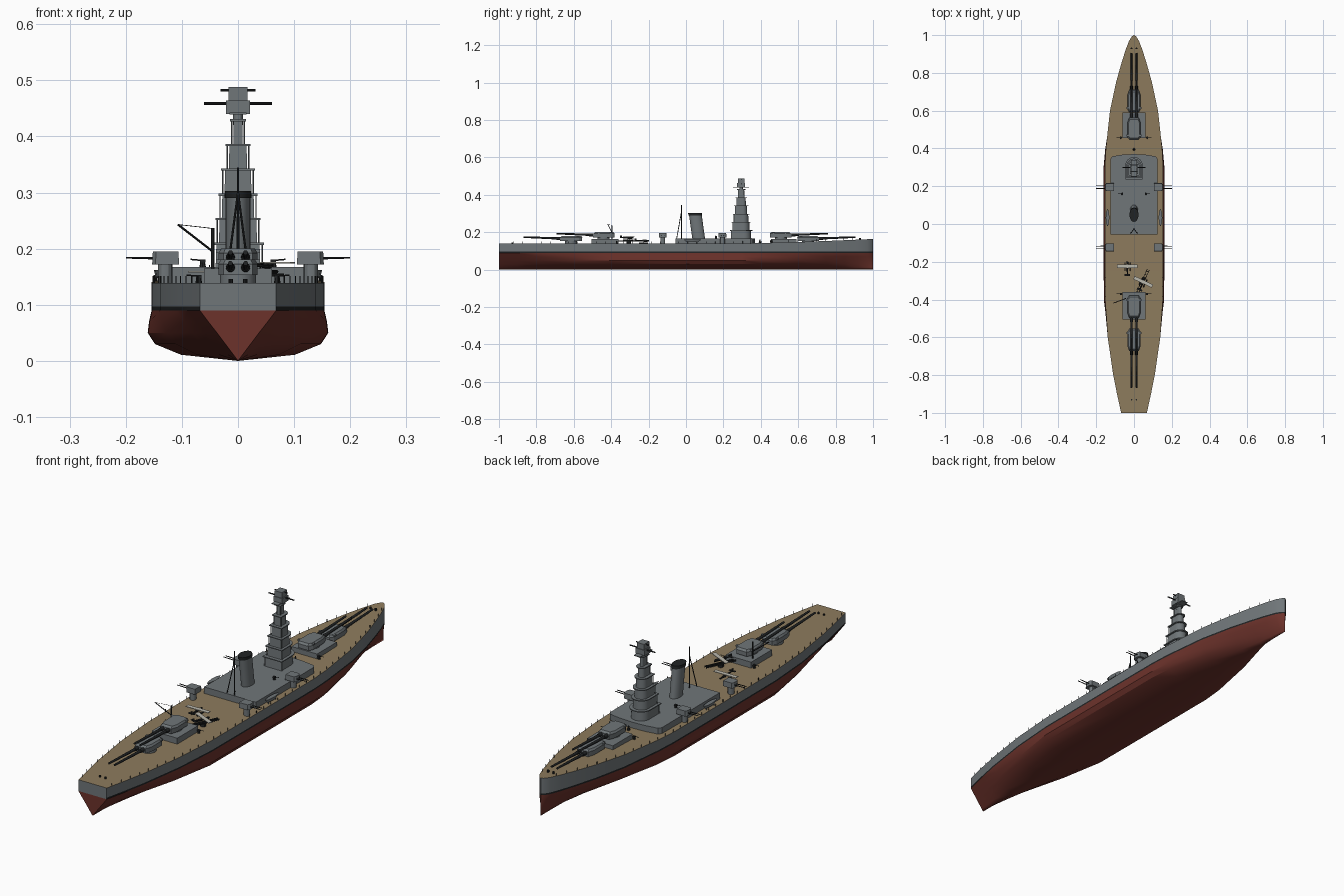
import bpy, bmesh, math
from mathutils import Vector, Matrix

if "Cube" in bpy.data.objects:
    bpy.data.objects.remove(bpy.data.objects["Cube"])


def material(name, rgb):
    m = bpy.data.materials.new(name)
    m.diffuse_color = (*rgb, 1)
    m.use_nodes = True
    m.node_tree.nodes["Principled BSDF"].inputs["Base Color"].default_value = m.diffuse_color
    return m


GREY = material("steel_grey", (.16, .18, .19))
RED = material("hull_red", (.15, .032, .024))
DARK = material("dark_metal", (.015, .017, .018))
WOOD = material("deck_wood", (.27, .20, .11))
PALE = material("pale_wing", (.5, .49, .43))


class Part:
    """Collects primitives into one mesh object."""
    def __init__(self, m=None):
        self.bm, self.m = bmesh.new(), m or Matrix()

    def box(self, c, s):
        mat = self.m @ Matrix.Translation(c) @ Matrix.Diagonal((*s, 1))
        bmesh.ops.create_cube(self.bm, size=1, matrix=mat)

    def tube(self, p, q, r0, r1=None, n=8, sx=1):
        p, q = Vector(p), Vector(q)
        d = q - p
        rot = d.to_track_quat('Z', 'Y').to_matrix().to_4x4()
        mat = self.m @ Matrix.Translation((p + q) / 2) @ rot @ Matrix.Diagonal((sx, 1, 1, 1))
        bmesh.ops.create_cone(self.bm, cap_ends=True, segments=n, radius1=r0,
                              radius2=r0 if r1 is None else r1, depth=d.length, matrix=mat)

    def prism(self, pts, z0, z1, c=(0, 0), top=1, shift=0):
        rows = [[self.bm.verts.new(self.m @ Vector((c[0] + x * k, c[1] + y * k + s, z))) for x, y in pts]
                for z, k, s in ((z0, 1, 0), (z1, top, shift))]
        n = len(pts)
        for i in range(n):
            j = (i + 1) % n
            self.bm.faces.new((rows[0][i], rows[0][j], rows[1][j], rows[1][i]))
        self.bm.faces.new(rows[0])
        self.bm.faces.new(rows[1])

    def done(self, name, *mats, angle=30):
        bmesh.ops.recalc_face_normals(self.bm, faces=self.bm.faces)
        me = bpy.data.meshes.new(name)
        self.bm.to_mesh(me)
        self.bm.free()
        for m in mats or (GREY,):
            me.materials.append(m)
        me.polygons.foreach_set("use_smooth", [True] * len(me.polygons))
        me.set_sharp_from_angle(angle=math.radians(angle))
        ob = bpy.data.objects.new(name, me)
        bpy.context.collection.objects.link(ob)
        return ob


# Hull: y, half width, how V-shaped the section is
STATIONS = [(-1, .068, 1), (-.9, .09, .85), (-.8, .11, .65), (-.6, .139, .25), (-.4, .153, 0),
            (0, .154, 0), (.3, .154, 0), (.4, .149, .05), (.6, .127, .3), (.75, .095, .6),
            (.85, .067, .8), (.92, .045, .9), (.97, .026, 1), (.993, .011, 1), (1, .001, 1)]
ROWS = [(.097, 1, 1), (.09, 1, 1), (.07, 1.03, .78), (.05, 1.045, .55), (.03, .96, .33), (.011, .66, .12), (0, 0, 0)]


def deck_z(y):
    return .139 + .025 * max(0, (y - .2) / .8) ** 1.5


def deck_w(y):
    for (a, wa, _), (b, wb, _) in zip(STATIONS, STATIONS[1:]):
        if a <= y <= b:
            return wa + (wb - wa) * (y - a) / (b - a)


hull = Part()
bm = hull.bm
rings = []
for y, w, s in STATIONS:
    zd = deck_z(y)
    pts = [(0, zd), (w, zd)] + [(w * (a + (v - a) * s), z) for z, a, v in ROWS]
    rings.append([bm.verts.new((x, y, z)) for x, z in pts])
SLOT = [1, 0, 3, 2, 2, 2, 2, 2]
for a, b in zip(rings, rings[1:]):
    for k, slot in enumerate(SLOT):
        bm.faces.new((a[k], a[k + 1], b[k + 1], b[k])).material_index = slot
for ring in (rings[0], rings[-1]):          # transom and stem caps
    mid = [ring[0]] + [bm.verts.new((0, v.co.y, v.co.z)) for v in ring[2:-1]] + [ring[-1]]
    for k in range(1, 8):
        quad = [ring[k], ring[k + 1], mid[k], mid[k - 1]]
        f = bm.faces.new(list(dict.fromkeys(quad)))
        f.material_index = 0 if k < 3 else 2
ob = hull.done("hull", GREY, WOOD, RED, DARK)
mir = ob.modifiers.new("mirror", 'MIRROR')
mir.merge_threshold = .0001

# Railing posts along the deck edge
p = Part()
for i in range(40):
    y = -.97 + i * .049
    for s in (-1, 1):
        x = s * (deck_w(y) - .003)
        p.tube((x, y, deck_z(y)), (x, y, deck_z(y) + .012), .0011, n=5)
p.done("railing_posts", DARK)

# Superstructure deck house with a curved front
p = Part()
p.prism([(-.125, -.055), (.125, -.055), (.125, .345), (.115, .358), (.06, .367), (0, .37),
         (-.06, .367), (-.115, .358), (-.125, .345)], .13, .167)
p.done("deck_house")


def d_plan(w, l):
    arc = [(w * math.cos(t * math.pi / 12), l - w + w * math.sin(t * math.pi / 12)) for t in range(13)]
    return [(-w, -l), (w, -l)] + arc


# Stepped bridge tower with overhanging platforms
tower, plat = Part(), Part()
z = .165
C = (0, .295)
for w, l, top in [(.04, .054, .21), (.034, .045, .254), (.029, .039, .297), (.024, .032, .342),
                  (.016, .025, .386), (.008, .017, .43)]:
    tower.prism(d_plan(w, l), z, top, C, .96)
    plat.prism(d_plan(w + .006, l + .006), top - .003, top + .001, C)
    for s in (-1, 1):                        # struts under each platform
        plat.tube((s * (w + .003), C[1] - l, z), (s * (w + .003), C[1] - l, top), .0012, n=5)
    z = top
tower.done("bridge_tower")
plat.done("bridge_platforms")

# Fire control top with rangefinder arms
p = Part()
p.tube((0, .295, .42), (0, .295, .445), .009, n=12)
p.box((0, .295, .452), (.042, .042, .024))
p.box((0, .295, .476), (.034, .036, .024))
p.box((0, .295, .441), (.03, .085, .003))
p.done("fire_control_top")
p = Part()
p.tube((-.061, .298, .459), (.061, .298, .459), .0028)
p.tube((-.031, .298, .482), (.031, .298, .482), .0022)
p.done("rangefinder_arms", DARK)

# Raked oval funnel with dark cap
oval = [(.022 * math.cos(i * math.pi / 12), .034 * math.sin(i * math.pi / 12)) for i in range(24)]
p = Part()
p.prism(oval, .165, .293, (0, .068), 1, -.018)
p.done("funnel")
p = Part()
p.prism([(x * 1.08, y * 1.08) for x, y in oval], .29, .303, (0, .05), 1, -.002)
p.done("funnel_cap", DARK)

# Tripod mast
p = Part()
p.tube((0, -.024, .165), (0, -.024, .345), .003, .0015)
for s in (-1, 1):
    p.tube((s * .018, -.05, .165), (0, -.026, .3), .002)
p.done("tripod_mast", DARK)

# Main turrets: name, centre y, floor z, direction
PLAN = [(-.025, -.058), (.025, -.058), (.035, -.042), (.035, .03), (.026, .058), (-.026, .058), (-.035, .03), (-.035, -.042)]
for name, y, z, d in [("fore_low", .653, .153, 1), ("fore_high", .507, .172, 1),
                      ("aft_high", -.44, .172, -1), ("aft_low", -.615, .153, -1)]:
    place = Matrix.Translation((0, y, 0)) @ Matrix.Rotation(0 if d > 0 else math.pi, 4, 'Z')
    p = Part(place)
    p.tube((0, 0, .13), (0, 0, z + .001), .032, n=20)
    p.prism(PLAN, z, z + .02)
    p.prism(PLAN, z + .02, z + .028, (0, -.003), .86)
    p.box((0, -.038, z + .024), (.078, .011, .007))
    p.done(name + "_turret")
    p = Part(place)
    for s in (-1, 1):
        x = s * .0135
        p.tube((x, .05, z + .013), (x, .078, z + .014), .0085, .0075, 12)
        p.tube((x, .07, z + .014), (x, .253, z + .021), .0062, .0042, 12)
    p.done(name + "_gun_barrels", DARK)

# Raised blocks under the high turrets
p = Part()
p.box((0, .523, .15), (.124, .136, .03))
p.box((0, -.433, .149), (.122, .144, .032))
p.done("turret_platforms")

# Secondary twin mounts on both sides
p, g = Part(), Part()
for s in (-1, 1):
    for y in (.195, -.124):
        p.tube((s * .13, y, .135), (s * .13, y, .174), .013, n=12)
        p.prism([(-.024, -.021), (.018, -.021), (.024, -.012), (.024, .012), (.018, .021), (-.024, .021)]
                if s > 0 else [(.024, -.021), (.024, .021), (-.018, .021), (-.024, .012), (-.024, -.012), (-.018, -.021)],
                .172, .195, (s * .129, y), .95)
        for o in (-.007, .007):
            g.tube((s * .148, y + o, .183), (s * .2, y + o, .184), .0022, .0016)
p.done("secondary_mounts")
g.done("secondary_barrels", DARK)

# Light anti-aircraft guns
p = Part()
for s in (-1, 1):
    for x, y, z in [(.063, .16, .167), (.07, .457, .145), (.07, -.37, .139)]:
        p.tube((s * x, y, z), (s * x, y, z + .01), .006, .004)
        p.box((s * x, y, z + .011), (.01, .01, .006))
        p.tube((s * x, y, z + .012), (s * (x + .022), y, z + .014), .0013)
p.done("light_guns", DARK)

# Ship's boats at the rails
p = Part()
boat = [(0, -.04), (.008, -.025), (.011, 0), (.008, .025), (0, .04), (-.008, .025), (-.011, 0), (-.008, -.025)]
for s in (-1, 1):
    p.prism([(x * .6, y * .8) for x, y in boat], .148, .162, (s * .14, .034), 1.5)
    for o in (-.025, .025):
        p.tube((s * .14, .034 + o, .138), (s * .14, .034 + o, .152), .002)
p.done("boats")

# Catapult beam
spin = Matrix.Rotation(math.radians(-25), 4, 'Z')
p = Part(Matrix.Translation((.046, -.305, 0)) @ spin)
p.tube((0, 0, .138), (0, 0, .15), .012, n=12)
for s in (-1, 1):
    p.box((s * .006, 0, .153), (.003, .14, .006))
for i in range(7):
    p.box((0, -.06 + i * .02, .153), (.012, .003, .003))
p.done("catapult", DARK)

# Float planes
for name, loc, rot in [("deck", (-.035, -.228, .139), Matrix()), ("catapult", (.047, -.31, .155), spin)]:
    m = Matrix.Translation(loc) @ rot
    p = Part(m)
    p.tube((0, -.045, .016), (0, .015, .015), .002, .006)
    p.tube((0, .015, .015), (0, .03, .015), .006, .004)
    p.box((0, -.041, .017), (.03, .01, .002))
    p.box((0, -.042, .022), (.002, .01, .01))
    for s in (-1, 1):
        p.tube((s * .013, -.022, .004), (s * .013, .025, .004), .003)
        p.tube((s * .013, .003, .004), (s * .006, .003, .018), .001, n=5)
    p.done(name + "_plane_body", DARK)
    p = Part(m)
    p.box((0, .004, .02), (.108, .018, .0025))
    p.done(name + "_plane_wing", PALE)

# Aircraft crane
p = Part()
p.tube((-.045, -.395, .135), (-.045, -.395, .237), .0028)
p.tube((-.045, -.395, .195), (-.107, -.418, .243), .002)
p.tube((-.045, -.395, .236), (-.107, -.418, .243), .0007, n=5)
p.done("crane", DARK)

# Bow bollards and breakwater fitting
p = Part()
for s in (-1, 1):
    p.tube((s * .013, .93, .155), (s * .013, .93, .169), .005, n=10)
    p.tube((s * .013, -.93, .138), (s * .013, -.93, .146), .004, n=10)
p.tube((0, .395, .138), (0, .395, .162), .008, .002)
p.done("bollards", DARK)
